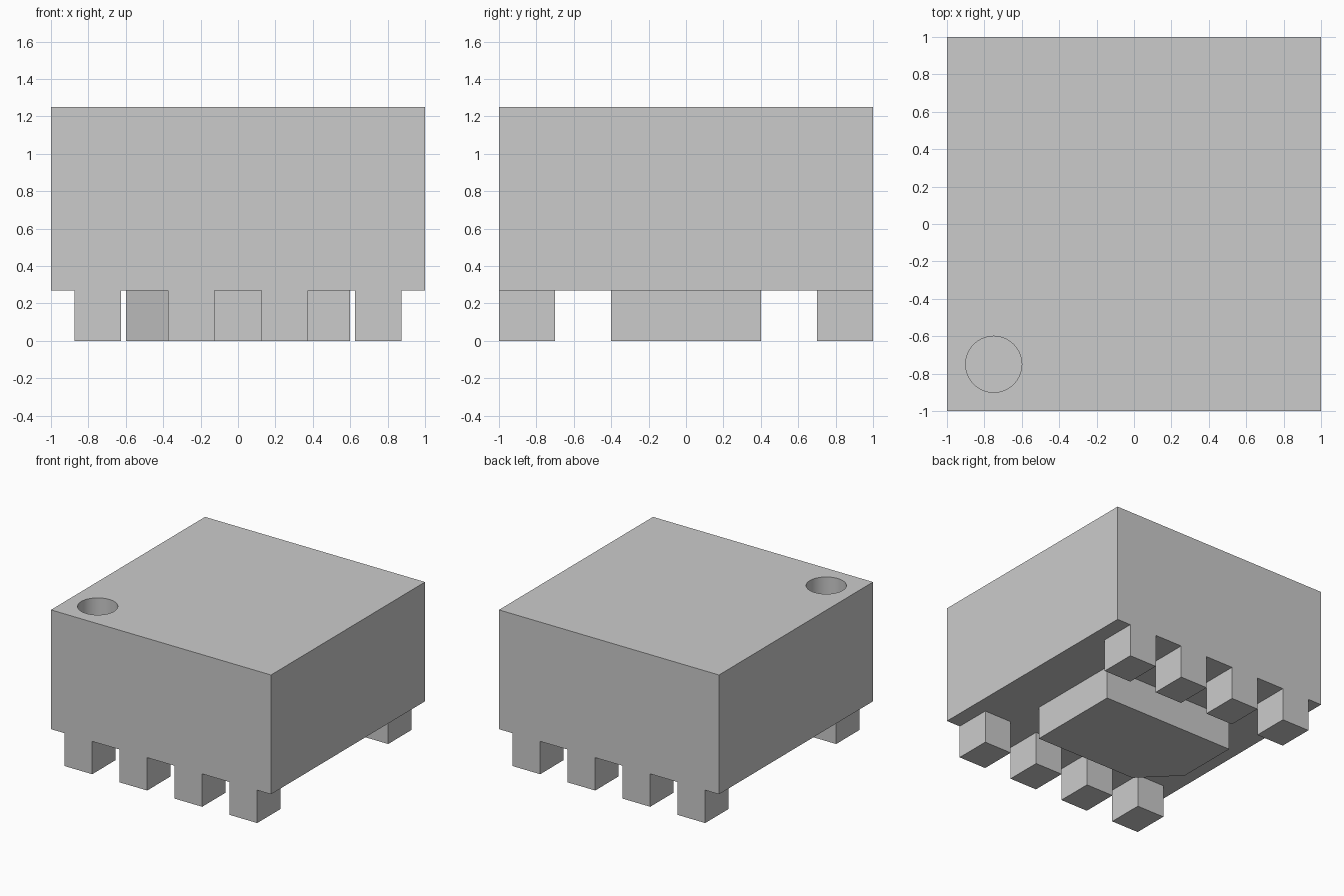
import bpy, bmesh
from math import radians

if "Cube" in bpy.data.objects:
    bpy.data.objects.remove(bpy.data.objects["Cube"])

BASE, TOP = 0.27, 1.25   # underside and top of the package body


def prism(name, outline, z0, z1):
    """Extrude a flat counter-clockwise outline from z0 up to z1."""
    bm = bmesh.new()
    face = bm.faces.new([bm.verts.new((x, y, z0)) for x, y in outline])
    ext = bmesh.ops.extrude_face_region(bm, geom=[face], use_keep_orig=True)
    for v in ext["geom"]:
        if isinstance(v, bmesh.types.BMVert):
            v.co.z = z1
    bmesh.ops.recalc_face_normals(bm, faces=bm.faces[:])
    mesh = bpy.data.meshes.new(name)
    bm.to_mesh(mesh)
    bm.free()
    obj = bpy.data.objects.new(name, mesh)
    bpy.context.collection.objects.link(obj)
    return obj


def rect(x0, x1, y0, y1):
    return [(x0, y0), (x1, y0), (x1, y1), (x0, y1)]


# package body
body = prism("package_body", rect(-1, 1, -1, 1), BASE, TOP)

# round orientation dimple sunk into the top near the front left corner
DEPTH = 0.2
bpy.ops.mesh.primitive_cylinder_add(vertices=64, radius=0.15, depth=2 * DEPTH,
                                    location=(-0.75, -0.75, TOP))
cutter = bpy.context.object
cutter.name = "dimple_cutter"
cutter.hide_render = True
cut = body.modifiers.new("dimple", 'BOOLEAN')
cut.operation = 'DIFFERENCE'
cut.solver = 'EXACT'
cut.object = cutter
bpy.ops.object.select_all(action='DESELECT')
body.select_set(True)
bpy.context.view_layer.objects.active = body
bpy.ops.object.modifier_apply(modifier=cut.name)
bpy.data.objects.remove(cutter, do_unlink=True)
bpy.ops.object.shade_smooth_by_angle(angle=radians(30))

# central pad with one chamfered corner
C = 0.28
prism("center_pad", [(-0.6 + C, -0.4), (0.6, -0.4), (0.6, 0.4),
                     (-0.6, 0.4), (-0.6, -0.4 + C)], 0, BASE)

# two rows of four terminals, flush with the front and back faces
for side, y0, y1 in (("front", -1.0, -0.7), ("back", 0.7, 1.0)):
    for i in range(4):
        x = -0.75 + 0.5 * i
        prism(f"{side}_terminal_{i + 1}",
              rect(x - 0.125, x + 0.125, y0, y1), 0, BASE)
